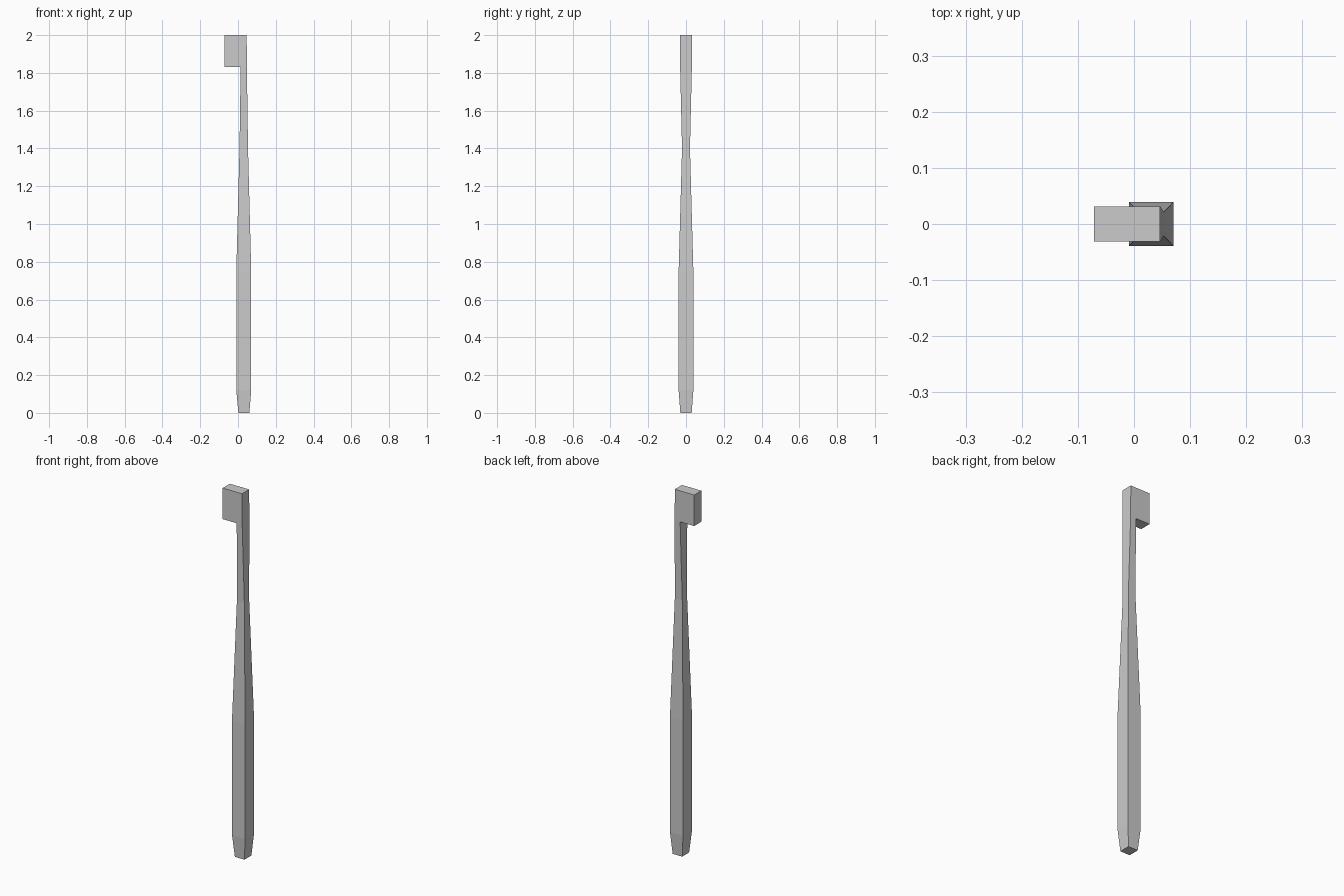
import bpy, bmesh

if "Cube" in bpy.data.objects:
    bpy.data.objects.remove(bpy.data.objects["Cube"])

# Handle cross-sections: z, left x, right x, half depth in y
SECTIONS = [
    (0.00, 0.002, 0.060, 0.030),
    (0.12, -0.009, 0.070, 0.039),
    (0.75, -0.009, 0.070, 0.039),
    (1.40, 0.008, 0.053, 0.021),
    (1.83, 0.014, 0.047, 0.031),
    (2.00, 0.014, 0.046, 0.031),
]
HEAD_LEFT = -0.071

bm = bmesh.new()


def ring(z, x0, x1, d):
    return [bm.verts.new(p) for p in ((x0, -d, z), (x1, -d, z), (x1, d, z), (x0, d, z))]


# Tapered four-sided handle
rings = [ring(*s) for s in SECTIONS]
bm.faces.new(rings[0][::-1])
bm.faces.new(rings[-1])
for lo, hi in zip(rings, rings[1:]):
    for i in range(4):
        j = (i + 1) % 4
        face = bm.faces.new((lo[i], lo[j], hi[j], hi[i]))
head_face = face

# Bristle block pulled out of the left face of the top section
out = bmesh.ops.extrude_face_region(bm, geom=[head_face])
for v in out["geom"]:
    if isinstance(v, bmesh.types.BMVert):
        v.co.x = HEAD_LEFT
if head_face.is_valid:
    bmesh.ops.delete(bm, geom=[head_face], context='FACES_ONLY')

bmesh.ops.recalc_face_normals(bm, faces=bm.faces[:])
mesh = bpy.data.meshes.new("toothbrush")
bm.to_mesh(mesh)
bm.free()
brush = bpy.data.objects.new("toothbrush", mesh)
bpy.context.collection.objects.link(brush)
